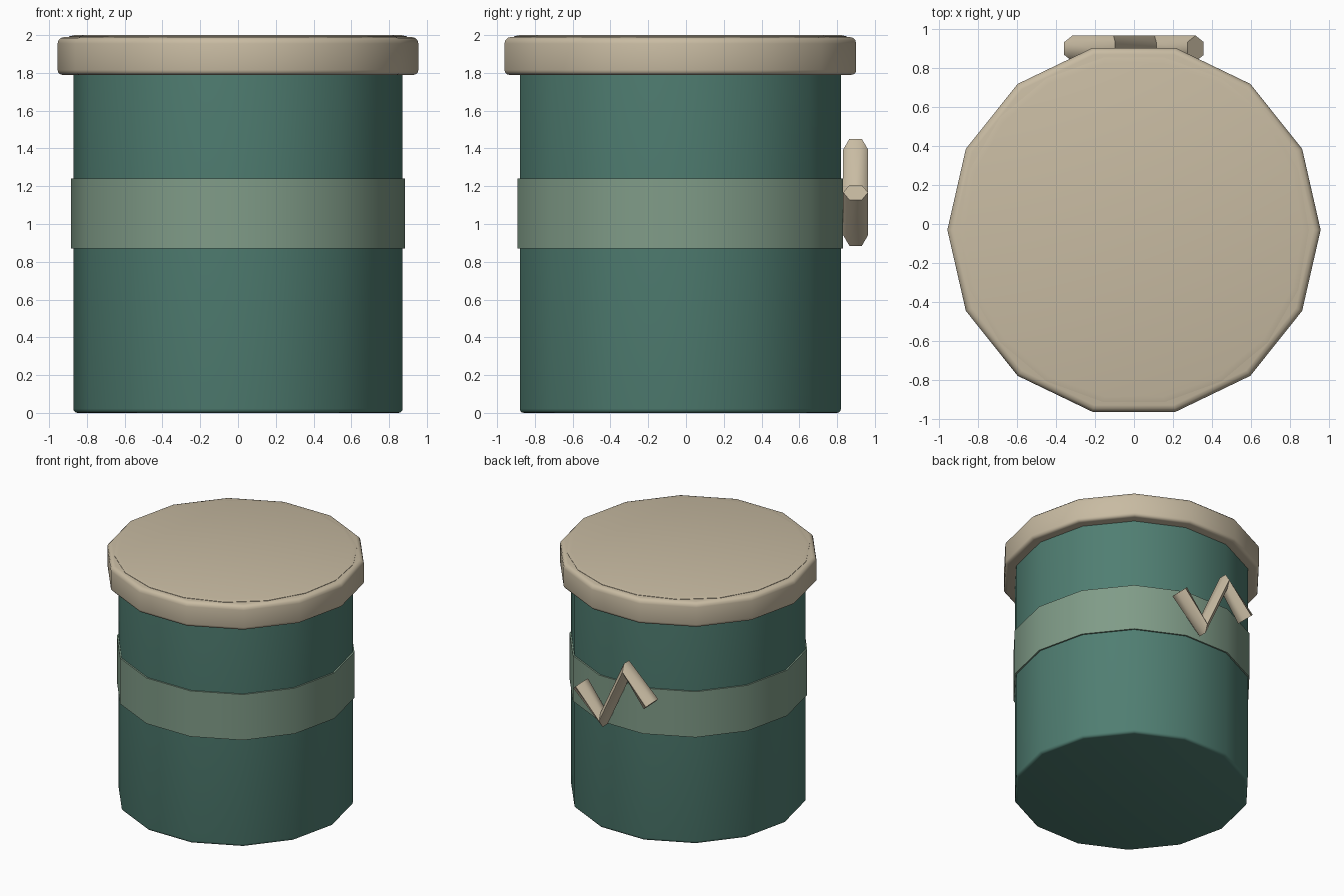
import bpy, bmesh
from math import sin, cos, pi, radians
from mathutils import Vector

cube = bpy.data.objects.get("Cube")
if cube:
    bpy.data.objects.remove(cube, do_unlink=True)

CENTRE_Y = -0.03


def material(name, rgb):
    m = bpy.data.materials.new(name)
    m.use_nodes = True
    m.diffuse_color = (*rgb, 1)
    m.node_tree.nodes["Principled BSDF"].inputs["Base Color"].default_value = (*rgb, 1)
    return m


teal = material("teal", (0.080, 0.209, 0.168))
sage = material("sage green", (0.216, 0.332, 0.246))
beige = material("beige", (0.578, 0.497, 0.362))


def loft(name, rings, mat, angle, closed=False):
    """Bridge rings of points into a solid, capping the ends unless closed."""
    bm = bmesh.new()
    loops = [[bm.verts.new(p) for p in ring] for ring in rings]
    pairs = list(zip(loops, loops[1:]))
    if closed:
        pairs.append((loops[-1], loops[0]))
    else:
        bm.faces.new(loops[0])
        bm.faces.new(loops[-1])
    for a, b in pairs:
        n = len(a)
        for i in range(n):
            j = (i + 1) % n
            bm.faces.new((a[i], a[j], b[j], b[i]))
    bmesh.ops.recalc_face_normals(bm, faces=bm.faces)
    mesh = bpy.data.meshes.new(name)
    bm.to_mesh(mesh)
    bm.free()
    mesh.materials.append(mat)
    ob = bpy.data.objects.new(name, mesh)
    bpy.context.collection.objects.link(ob)
    bpy.ops.object.select_all(action='DESELECT')
    ob.select_set(True)
    bpy.context.view_layer.objects.active = ob
    bpy.ops.object.shade_smooth_by_angle(angle=radians(angle))
    return ob


def turned(name, profile, mat, sides=14, closed=False):
    """Turn a (radius, z) profile around the jar axis."""
    rings = [[(r * cos(2 * pi * i / sides), CENTRE_Y + r * sin(2 * pi * i / sides), z)
              for i in range(sides)] for r, z in profile]
    return loft(name, rings, mat, 40, closed)


def rounded(r, z, size, start):
    """Quarter-round corner of a profile, from the given start angle."""
    return [(r + size * cos(radians(start + a)), z + size * sin(radians(start + a)))
            for a in (0, 30, 60, 90)]


# Jar body with a softened foot
turned("jar_body", rounded(0.85, 0.022, 0.022, -90) + [(0.872, 1.82)], teal)

# Label band wrapped around the body
turned("label_band", [(0.86, 0.87), (0.884, 0.87), (0.884, 1.24), (0.86, 1.24)],
       sage, closed=True)

# Lid with rounded edges and a shallow raised disc
turned("lid", [(0.8, 1.79)] + rounded(0.93, 1.815, 0.025, -90)
       + rounded(0.92, 1.955, 0.035, 0), beige)
turned("lid_disc", [(0.895, 1.985), (0.895, 1.993), (0.865, 2.0)], beige, sides=18)

# Zigzag handle on the back: a six-sided tube, symmetric about its middle
path = [Vector((x, 0.898, z)) for x, z in
        ((0.315, 1.167), (0.105, 0.941), (-0.105, 1.394), (-0.315, 1.167))]
depth = Vector((0, 1, 0))
rings = []
for i, p in enumerate(path):
    before = (p - path[i - 1]).normalized() if i else Vector()
    after = (path[i + 1] - p).normalized() if i + 1 < len(path) else Vector()
    across = (before + after).normalized().cross(depth)
    rings.append([p + 0.066 * (cos(k * pi / 3) * depth + sin(k * pi / 3) * across)
                  for k in range(6)])
loft("zigzag_handle", rings, beige, 65)
